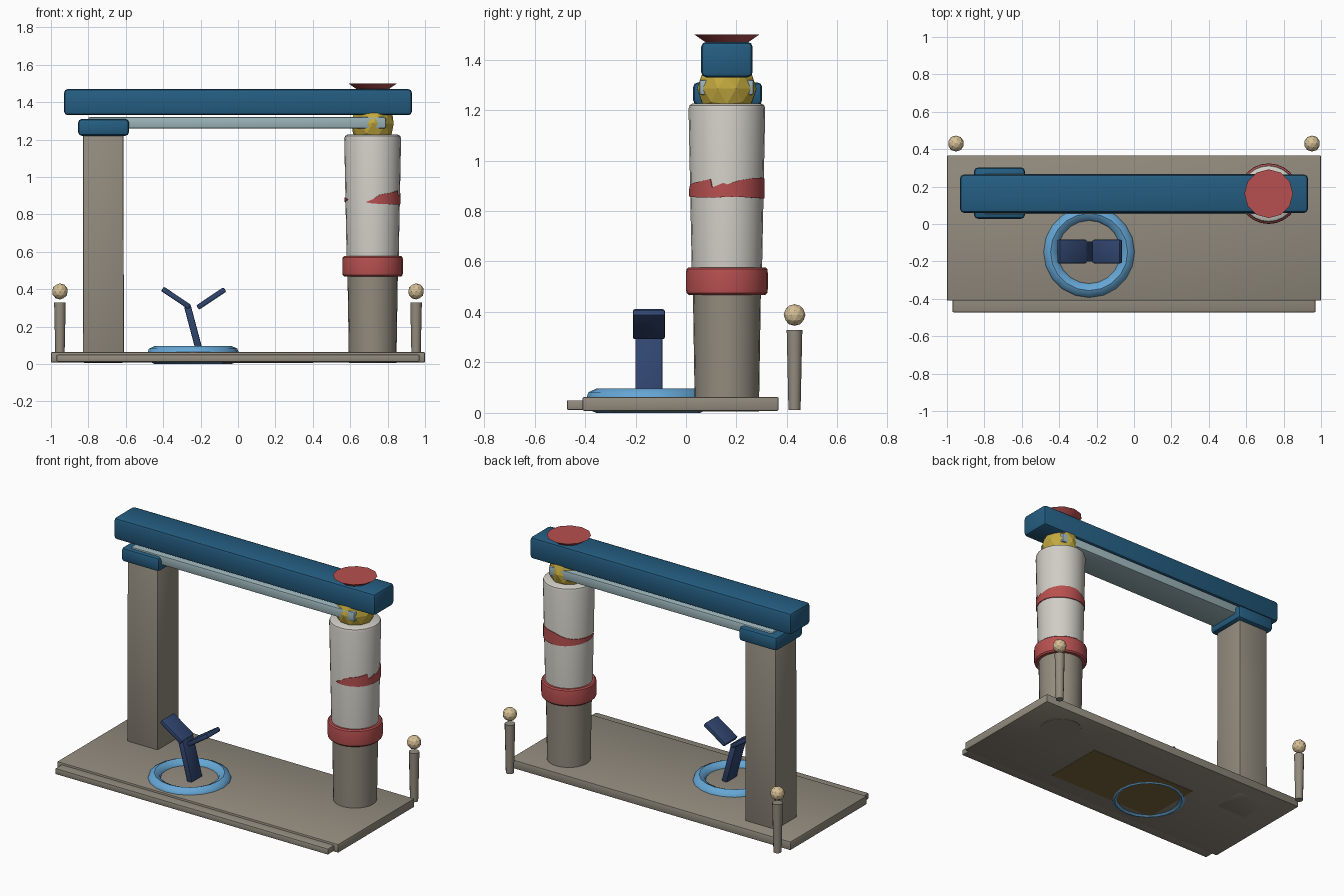
import bpy, bmesh
from math import sin, cos, pi, radians
from mathutils import Matrix, Vector

if "Cube" in bpy.data.objects:
    bpy.data.objects.remove(bpy.data.objects["Cube"])


def mat(name, rgb):
    m = bpy.data.materials.new(name)
    m.diffuse_color = (*rgb, 1)
    m.use_nodes = True
    m.node_tree.nodes["Principled BSDF"].inputs["Base Color"].default_value = m.diffuse_color
    return m


STONE = mat("stone", (0.29, 0.26, 0.21))
PLASTER = mat("plaster", (0.63, 0.61, 0.56))
BLUE = mat("deep_blue", (0.018, 0.11, 0.22))
SKY = mat("sky_blue", (0.13, 0.38, 0.66))
PALE = mat("pale_blue", (0.33, 0.46, 0.49))
RED = mat("red", (0.48, 0.08, 0.08))
GOLD = mat("gold", (0.55, 0.40, 0.05))
NAVY = mat("navy", (0.03, 0.06, 0.16))
TAN = mat("tan", (0.68, 0.53, 0.31))
BROWN = mat("brown", (0.2, 0.14, 0.05))


def finish(name, bm, material, smooth=None):
    bmesh.ops.recalc_face_normals(bm, faces=bm.faces)
    me = bpy.data.meshes.new(name)
    bm.to_mesh(me)
    bm.free()
    ob = bpy.data.objects.new(name, me)
    bpy.context.collection.objects.link(ob)
    me.materials.append(material)
    if smooth:
        bpy.ops.object.select_all(action='DESELECT')
        ob.select_set(True)
        bpy.context.view_layer.objects.active = ob
        bpy.ops.object.shade_smooth_by_angle(angle=radians(smooth))
    return ob


def box(name, lo, hi, material, bevel=0.01, taper=1.0, tilt=0.0, segments=2):
    """Bevelled box from lo to hi; taper scales the top, tilt turns it about y."""
    lo, hi = Vector(lo), Vector(hi)
    size, mid = hi - lo, (lo + hi) / 2
    bm = bmesh.new()
    bmesh.ops.create_cube(bm, size=1)
    for v in bm.verts:
        k = taper if v.co.z > 0 else 1
        v.co = Vector((v.co.x * size.x * k, v.co.y * size.y * k, v.co.z * size.z))
    if bevel:
        bmesh.ops.bevel(bm, geom=bm.edges[:], offset=bevel, segments=segments,
                        profile=0.5, affect='EDGES')
    bm.transform(Matrix.Translation(mid) @ Matrix.Rotation(tilt, 4, 'Y'))
    return finish(name, bm, material, 30)


def lathe(name, x, y, profile, material, sides=24, smooth=35):
    """Closed solid of revolution from (radius, z) points, bottom to top."""
    bm = bmesh.new()
    rings = [[bm.verts.new((x + r * cos(2 * pi * i / sides),
                            y + r * sin(2 * pi * i / sides), z))
              for i in range(sides)] for r, z in profile]
    for a, b in zip(rings, rings[1:]):
        for i in range(sides):
            j = (i + 1) % sides
            bm.faces.new((a[i], a[j], b[j], b[i]))
    bm.faces.new(rings[0][::-1])
    bm.faces.new(rings[-1])
    return finish(name, bm, material, smooth)


def ball(name, centre, r, material):
    bm = bmesh.new()
    bmesh.ops.create_icosphere(bm, subdivisions=2, radius=r,
                               matrix=Matrix.Translation(centre))
    return finish(name, bm, material)


# base slab, front step and the plate let into the underside
box("base_slab", (-1, -0.41, 0.008), (1, 0.367, 0.063), STONE, 0.006)
box("front_step", (-0.97, -0.472, 0.012), (0.97, -0.35, 0.05), STONE, 0.005)
box("underside_plate", (-0.38, -0.30, 0.005), (0.40, 0.10, 0.04), BROWN, 0)

# square pillar with its cap
box("square_pillar", (-0.83, 0.055, 0.006), (-0.61, 0.275, 1.24), STONE, 0.008, 0.98)
box("pillar_cap", (-0.855, 0.028, 1.22), (-0.583, 0.302, 1.31), BLUE, 0.02)

# round column in two parts, with a collar between them
CX, CY = 0.72, 0.162
lathe("column_base", CX, CY, [(0.127, 0.006), (0.135, 0.5)], STONE)
lathe("column_shaft", CX, CY, [(0.138, 0.5), (0.152, 1.205), (0.148, 1.219),
                               (0.136, 1.226)], PLASTER)
lathe("column_collar", CX, CY, [(0.152, 0.468), (0.160, 0.476), (0.162, 0.49),
                                (0.162, 0.556), (0.160, 0.57), (0.152, 0.577)], RED)

# ragged paint stripe round the shaft: angle, lower z, upper z
stripe = [(-103, 0.864, 0.868), (-90, 0.858, 0.88), (-75, 0.856, 0.905),
          (-60, 0.855, 0.912), (-45, 0.853, 0.917), (-26, 0.853, 0.927),
          (-23, 0.853, 0.893), (-5, 0.855, 0.912), (0, 0.856, 0.905),
          (20, 0.856, 0.922), (45, 0.852, 0.93), (70, 0.85, 0.932),
          (90, 0.85, 0.928), (115, 0.852, 0.905), (135, 0.856, 0.895),
          (160, 0.86, 0.892), (185, 0.868, 0.888), (203, 0.876, 0.882)]
bm = bmesh.new()
grid = []
for (a0, l0, h0), (a1, l1, h1) in zip(stripe, stripe[1:]):
    for k in range(3):
        t = k / 3
        grid.append((a0 + (a1 - a0) * t, l0 + (l1 - l0) * t, h0 + (h1 - h0) * t))
grid.append(stripe[-1])
cols = []
for a, lo, hi in grid:
    c, s = cos(radians(a)), sin(radians(a))
    cols.append([bm.verts.new((CX + r * c, CY + r * s, z))
                 for r, z in ((0.143, lo), (0.150, lo), (0.150, hi), (0.143, hi))])
for p, q in zip(cols, cols[1:]):
    for i in range(4):
        j = (i + 1) % 4
        bm.faces.new((p[i], q[i], q[j], p[j]))
bm.faces.new(cols[0])
bm.faces.new(cols[-1])
finish("paint_stripe", bm, RED, 35)

# bearing, rail, beam and the flared disc on top
ball("bearing_ball", (CX, CY, 1.285), 0.118, GOLD)
box("under_rail", (-0.80, 0.053, 1.26), (0.79, 0.268, 1.32), PALE, 0.008)
box("top_beam", (-0.93, 0.06, 1.33), (0.93, 0.264, 1.47), BLUE, 0.02)
lathe("flared_disc", CX, CY, [(0.05, 1.445), (0.13, 1.5)], RED, 12)

# ring on the floor
bm = bmesh.new()
MAJOR, MINOR, NU, NV = 0.206, 0.043, 20, 8
ring = [[bm.verts.new((-0.24 + (MAJOR + MINOR * cos(v)) * cos(u),
                       -0.15 + (MAJOR + MINOR * cos(v)) * sin(u),
                       0.048 + 0.048 * sin(v)))
         for v in (2 * pi * j / NV for j in range(NV))]
        for u in (2 * pi * i / NU for i in range(NU))]
for i in range(NU):
    for j in range(NV):
        a, b = ring[i], ring[(i + 1) % NU]
        k = (j + 1) % NV
        bm.faces.new((a[j], b[j], b[k], a[k]))
finish("floor_ring", bm, SKY, 50)

# forked stem with two paddles
Y = -0.147
box("fork_stem", (-0.256, Y - 0.054, 0.055), (-0.219, Y + 0.054, 0.317), NAVY,
    0.006, tilt=-0.26)
for name, x, z, tilt in (("left_paddle", -0.331, 0.353, 0.59),
                         ("right_paddle", -0.143, 0.35, -0.59)):
    box(name, (x - 0.088, Y - 0.063, z - 0.014), (x + 0.088, Y + 0.063, z + 0.014),
        NAVY, 0.007, tilt=tilt)

# rear posts with balls
for side, sx in (("left", -1), ("right", 1)):
    lathe(side + "_post", sx * 0.952, 0.43, [(0.024, 0.012), (0.031, 0.328)], STONE, 12)
    ball(side + "_post_ball", (sx * 0.952, 0.43, 0.388), 0.043, TAN)
